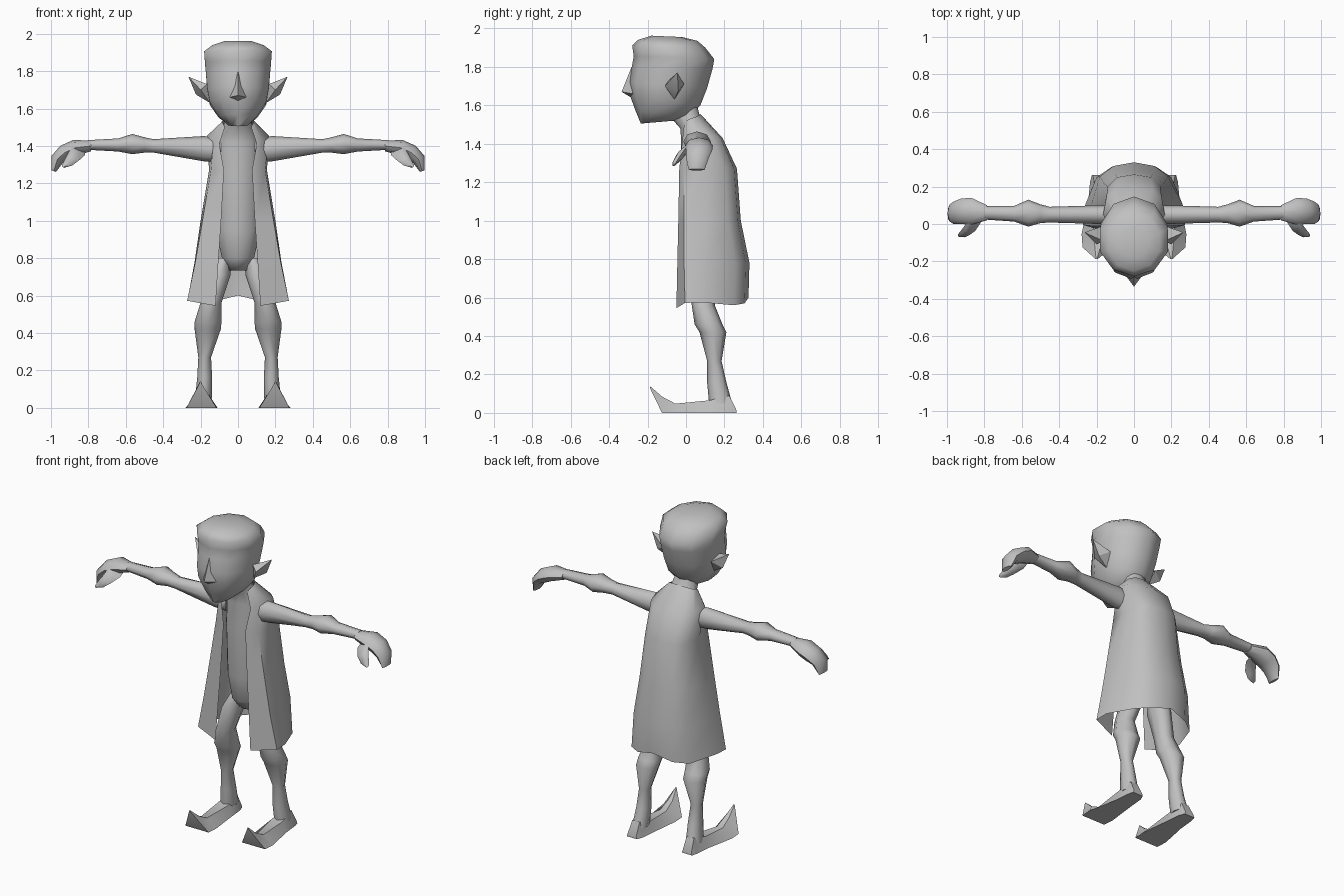
import bpy, math
from mathutils import Vector

grey = bpy.data.materials.new("plain_grey")
grey.diffuse_color = (0.53, 0.53, 0.53, 1)


def make(name, verts, faces, mirror=False, angle=60):
    me = bpy.data.meshes.new(name)
    me.from_pydata([tuple(v) for v in verts], [], faces)
    me.materials.append(grey)
    ob = bpy.data.objects.new(name, me)
    bpy.context.collection.objects.link(ob)
    bpy.ops.object.select_all(action='DESELECT')
    ob.select_set(True)
    bpy.context.view_layer.objects.active = ob
    bpy.ops.object.mode_set(mode='EDIT')
    bpy.ops.mesh.select_all(action='SELECT')
    bpy.ops.mesh.normals_make_consistent(inside=False)
    bpy.ops.object.mode_set(mode='OBJECT')
    bpy.ops.object.shade_smooth_by_angle(angle=math.radians(angle))
    if mirror:
        ob.modifiers.new("mirror", 'MIRROR').use_clip = False
    return ob


def loft(name, rings, closed=True, **kw):
    """Skin a list of equal-length point rings; cap both ends when closed."""
    n = len(rings[0])
    verts = [p for r in rings for p in r]
    faces = []
    for i in range(len(rings) - 1):
        for j in range(n if closed else n - 1):
            k = (j + 1) % n
            faces.append((i * n + j, i * n + k, (i + 1) * n + k, (i + 1) * n + j))
    if closed:
        faces += [tuple(range(n)), tuple(range(len(verts) - n, len(verts)))]
    return make(name, verts, faces, **kw)


def ring(c, u, v, n):
    c, u, v = Vector(c), Vector(u), Vector(v)
    steps = [2 * math.pi * i / n for i in range(n)]
    return [c + u * math.cos(a) + v * math.sin(a) for a in steps]


def slice_ring(yf, zf, yb, zb, w, n=10, x=0):
    """Ring from a front point to a back point, with half width w."""
    c = (x, (yf + yb) / 2, (zf + zb) / 2)
    return ring(c, (0, (yf - yb) / 2, (zf - zb) / 2), (w, 0, 0), n)


# head
loft("head", [slice_ring(*r) for r in [
    (-.235, 1.505, -.06, 1.52, .055), (-.262, 1.57, .02, 1.54, .108),
    (-.292, 1.652, .075, 1.60, .158), (-.298, 1.72, .11, 1.69, .173),
    (-.282, 1.80, .138, 1.79, .181), (-.272, 1.855, .147, 1.84, .186),
    (-.28, 1.91, .10, 1.90, .19), (-.25, 1.94, .06, 1.935, .145),
    (-.18, 1.962, -.02, 1.955, .08)]])

# nose
make("nose", [(0, -.335, 1.67), (0, -.283, 1.80), (.045, -.275, 1.66), (0, -.285, 1.64),
              (-.045, -.275, 1.66)], [(0, 1, 2), (0, 2, 3), (0, 3, 4), (0, 4, 1)])

# pointed ears
make("ears", [(.265, -.045, 1.77), (.165, -.09, 1.73), (.20, -.11, 1.70), (.15, -.06, 1.63),
              (.165, -.01, 1.71), (.225, -.04, 1.675)],
     [(0, 1, 2), (0, 2, 5), (2, 3, 5), (1, 3, 2), (0, 5, 4), (5, 3, 4), (0, 4, 1)],
     mirror=True, angle=30)

# torso and neck
loft("body", [slice_ring(*r) for r in [
    (.05, .735, .14, .735, .05), (.0, .80, .2, .80, .09), (-.015, .95, .22, .95, .125),
    (-.03, 1.25, .21, 1.25, .125), (-.025, 1.42, .16, 1.42, .12),
    (-.03, 1.48, .07, 1.55, .08), (-.10, 1.56, .05, 1.63, .06)]])

# open coat: half rows from the front edge round to the centre of the back
rows = [
    [(.12, -.05, .545), (.272, -.005, .572), (.27, .08, .575), (.20, .25, .56), (.12, .305, .57), (0, .325, .60)],
    [(.105, -.045, .78), (.228, -.01, .78), (.232, .09, .78), (.182, .255, .78), (.11, .31, .78), (0, .33, .78)],
    [(.09, -.04, 1.0), (.19, -.01, 1.0), (.20, .10, 1.0), (.165, .22, 1.0), (.1, .27, 1.0), (0, .285, 1.0)],
    [(.075, -.035, 1.27), (.145, -.01, 1.27), (.155, .09, 1.27), (.14, .2, 1.27), (.09, .25, 1.27), (0, .265, 1.27)],
    [(.1, -.02, 1.41), (.13, 0, 1.43), (.165, .05, 1.455), (.15, .13, 1.44), (.1, .18, 1.43), (0, .19, 1.43)],
    [(.07, -.01, 1.50), (.08, 0, 1.52), (.085, .02, 1.53), (.08, .05, 1.54), (.05, .07, 1.55), (0, .075, 1.555)],
]
loft("coat", [r + [(-x, y, z) for x, y, z in r[-2::-1]] for r in rows], closed=False)

# arms: x, y centre, z centre, half depth, half height
loft("arms", [ring((x, y, z), (0, hy, 0), (0, 0, hz), 8) for x, y, z, hy, hz in [
    (.09, .05, 1.375, .05, .06), (.18, .05, 1.385, .05, .068), (.45, .05, 1.40, .042, .036),
    (.50, .055, 1.405, .05, .041), (.565, .058, 1.41, .072, .054), (.64, .055, 1.405, .042, .035),
    (.80, .06, 1.405, .036, .026)]], mirror=True)

# curled hands: centre, half width, then thickness direction in x and z
loft("hands", [ring((x, y, z), (0, hy, 0), (tx, 0, tz), 8) for x, y, z, hy, tx, tz in [
    (.785, .06, 1.40, .04, 0, .028), (.87, .068, 1.39, .072, .01, .042),
    (.925, .068, 1.365, .068, .025, .036), (.965, .06, 1.33, .06, .032, .016),
    (.985, .055, 1.265, .042, .012, .004)]], mirror=True)

# thumbs
loft("thumbs", [ring(c, (0, r, r * .5), (r * .8, 0, r * .6), 6) for c, r in [
    ((.85, .03, 1.385), .045), ((.875, -.02, 1.35), .036),
    ((.905, -.045, 1.315), .026), ((.935, -.06, 1.29), .009)]], mirror=True)

# legs: front y, back y, height, centre x, half width
loft("legs", [slice_ring(a, z, b, z, w, 8, x) for a, b, z, x, w in [
    (.06, .18, .80, .075, .04), (.02, .18, .71, .10, .06), (.03, .15, .56, .145, .056),
    (.045, .19, .46, .16, .072), (.07, .21, .42, .162, .07), (.11, .185, .27, .178, .034),
    (.11, .21, .16, .178, .04), (.12, .24, .05, .185, .045)]], mirror=True)

# curled-toe shoes: y, inner x, outer x, sole z, top z, half width of the top
loft("shoes", [[(a, y, z0), (b, y, z0), ((a + b) / 2 + h, y, z1), ((a + b) / 2 - h, y, z1)]
               for y, a, b, z0, z1, h in [
    (.262, .155, .225, 0, .015, .03), (.225, .14, .235, 0, .09, .025), (.12, .13, .245, 0, .065, .035),
    (-.055, .11, .28, 0, .048, .02), (-.125, .115, .275, 0, .085, .014),
    (-.188, .195, .205, .13, .14, .003)]], mirror=True, angle=40)
